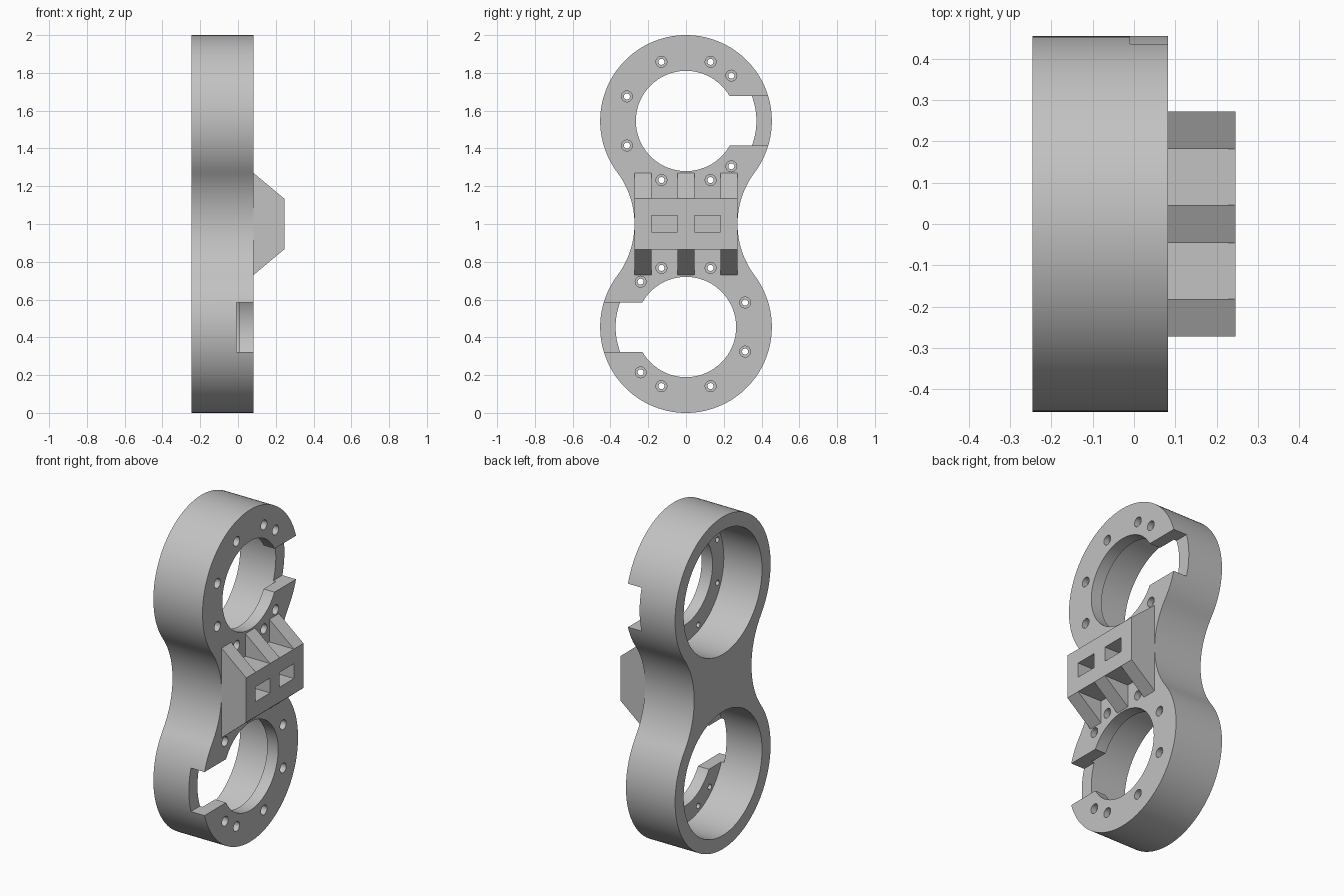
import bpy, bmesh
from math import pi, cos, sin, atan2
from mathutils import Matrix, Vector

cube = bpy.data.objects.get("Cube")
if cube:
    bpy.data.objects.remove(cube, do_unlink=True)

grey = bpy.data.materials.new("plain grey")
grey.use_nodes = True
grey.diffuse_color = (0.54, 0.54, 0.54, 1)
grey.node_tree.nodes["Principled BSDF"].inputs["Base Color"].default_value = (0.54, 0.54, 0.54, 1)

MM = 2 / 110                      # model unit: total height is 110
BACK, FACE, TIP = -13.5 * MM, 4.5 * MM, 13.5 * MM
RING, BORE, OPENING = 25 * MM, 20.5 * MM, 14.6 * MM
HALF = 30 * MM                    # ring centre offset from mid height
FLANGE = FACE - 4 * MM
RINGS = ((1 + HALF, 1), (1 - HALF, -1))   # centre height, side of the notch


def finish(bm, name):
    bmesh.ops.recalc_face_normals(bm, faces=bm.faces)
    mesh = bpy.data.meshes.new(name)
    bm.to_mesh(mesh)
    bm.free()
    mesh.materials.append(grey)
    obj = bpy.data.objects.new(name, mesh)
    bpy.context.collection.objects.link(obj)
    return obj


def prism(name, points, offset):
    bm = bmesh.new()
    face = bm.faces.new([bm.verts.new(p) for p in points])
    new = bmesh.ops.extrude_face_region(bm, geom=[face])["geom"]
    bmesh.ops.translate(bm, vec=offset, verts=[v for v in new if isinstance(v, bmesh.types.BMVert)])
    return finish(bm, name)


def cylinders(name, centres, radius, x0, x1, sides):
    bm = bmesh.new()
    for y, z in centres:
        place = Matrix.Translation(((x0 + x1) / 2, y, z)) @ Matrix.Rotation(pi / 2, 4, 'Y')
        bmesh.ops.create_cone(bm, cap_ends=True, segments=sides, radius1=radius,
                              radius2=radius, depth=x1 - x0, matrix=place)
    return finish(bm, name)


def boxes(name, spans):
    bm = bmesh.new()
    for lo, hi in spans:
        lo, hi = Vector(lo), Vector(hi)
        place = Matrix.Translation((lo + hi) / 2) @ Matrix.Diagonal((*(hi - lo), 1))
        bmesh.ops.create_cube(bm, size=1, matrix=place)
    return finish(bm, name)


def cut(obj, cutter):
    cutter.hide_render = True
    mod = obj.modifiers.new("cut", 'BOOLEAN')
    mod.operation, mod.solver, mod.object = 'DIFFERENCE', 'EXACT', cutter
    bpy.context.view_layer.objects.active = obj
    bpy.ops.object.modifier_apply(modifier=mod.name)
    bpy.data.objects.remove(cutter, do_unlink=True)


def arc(cy, cz, radius, start, end, steps):
    return [(cy + radius * cos(start + (end - start) * i / steps),
             cz + radius * sin(start + (end - start) * i / steps)) for i in range(steps + 1)]


# Body outline: two round ends joined by concave waist arcs
waist = 40 * MM
a = atan2(HALF, waist)
outline = arc(0, 1 + HALF, RING, -a, pi + a, 80)
outline += arc(-waist, 1, RING, a, -a, 28)[1:-1]
outline += arc(0, 1 - HALF, RING, pi - a, 2 * pi + a, 80)
outline += arc(waist, 1, RING, pi + a, pi - a, 28)[1:-1]
body = prism("double_ring_body", [(BACK, y, z) for y, z in outline], (FACE - BACK, 0, 0))

# Deep bores from the back, smaller openings through the flange
centres = [(0, z) for z, side in RINGS]
cut(body, cylinders("bore_cutter", centres, BORE, BACK - 0.1, FLANGE, 96))
cut(body, cylinders("opening_cutter", centres, OPENING, BACK - 0.1, FACE + 0.1, 96))

# Counterbored screw holes around each opening
screws = []
for z, side in RINGS:
    for s in (-1, 1):
        screws += [(-0.13, z + s * 0.313), (0.13, z + s * 0.313),
                   (-side * 0.313, z + s * 0.13), (side * 0.24, z + s * 0.24)]
cut(body, cylinders("screw_cutter", screws, 0.016, FLANGE - 0.02, FACE + 0.05, 20))
cut(body, cylinders("screw_head_cutter", screws, 0.029, FACE - 0.036, FACE + 0.05, 20))

# Side notches on opposite sides
cut(body, boxes("notch_cutter", [
    ((FACE - 5 * MM, min(0, side * 0.6), z - 0.131), (FACE + 0.1, max(0, side * 0.6), z + 0.131))
    for z, side in RINGS]))

# Bracket: tapered block with three ribs and two slots
width, rib = 15 * MM, 2.5 * MM
profile = [(FACE, 0.73), (TIP, 0.866), (TIP, 1.134), (FACE, 1.27)]
bracket = prism("mounting_bracket", [(x, -width, z) for x, z in profile], (0, 2 * width, 0))
pockets = []
for y0, y1 in ((rib, 4 * rib), (-4 * rib, -rib)):
    for z0, z1 in ((0.6, 0.866), (0.957, 1.046), (1.134, 1.4)):
        pockets.append(((FACE - 0.1, y0, z0), (TIP + 0.1, y1, z1)))
cut(bracket, boxes("pocket_cutter", pockets))

# Smooth the curved walls and keep the edges sharp
for obj in (body, bracket):
    bpy.ops.object.select_all(action='DESELECT')
    obj.select_set(True)
    bpy.context.view_layer.objects.active = obj
    bpy.ops.object.shade_smooth_by_angle(angle=pi / 6)
